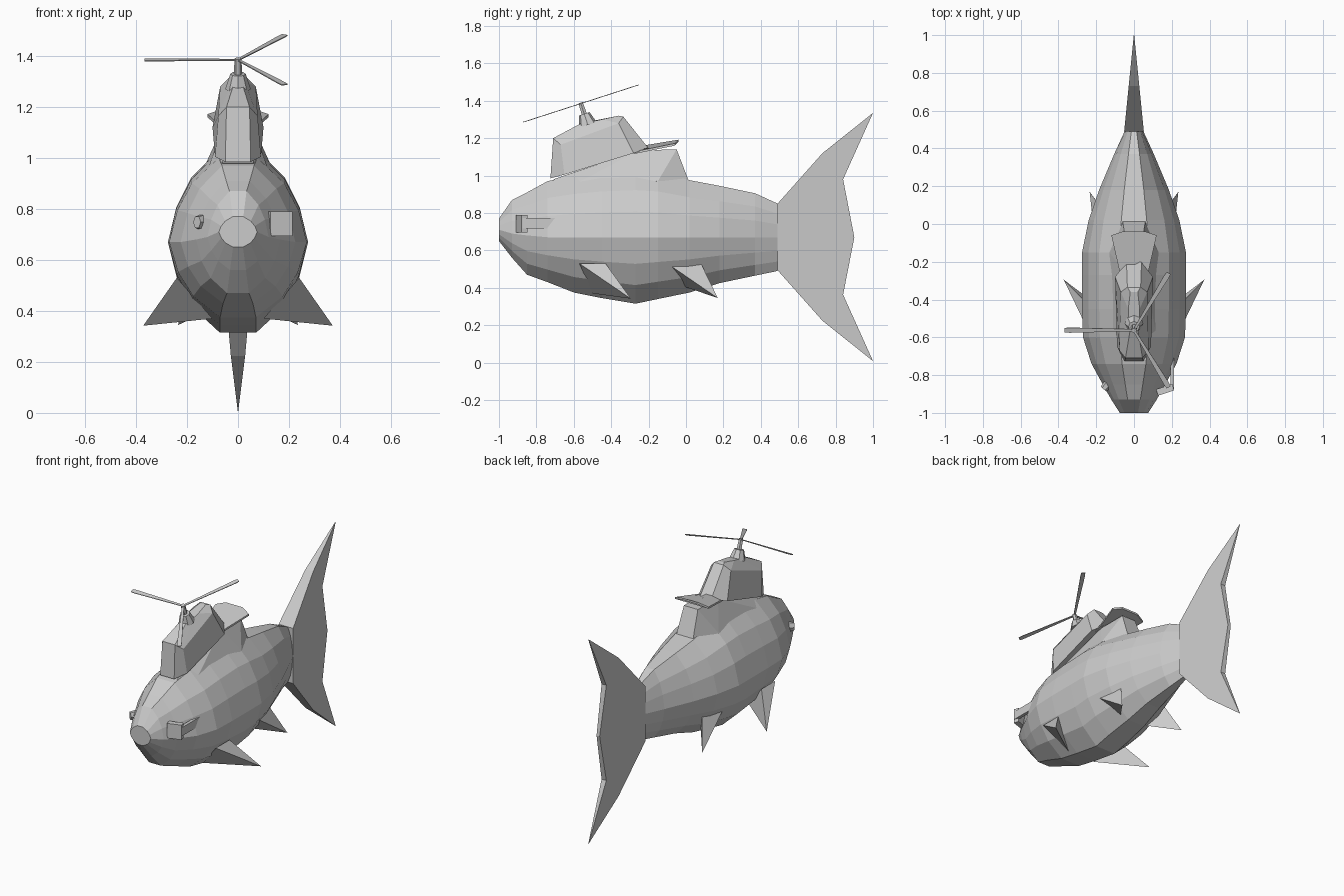
import bpy, bmesh
from math import radians, atan2, cos, sin, pi
from mathutils import Vector, Matrix

if "Cube" in bpy.data.objects:
    bpy.data.objects.remove(bpy.data.objects["Cube"])


def finish(name, bm):
    bmesh.ops.recalc_face_normals(bm, faces=bm.faces)
    me = bpy.data.meshes.new(name)
    bm.to_mesh(me)
    bm.free()
    ob = bpy.data.objects.new(name, me)
    bpy.context.collection.objects.link(ob)
    return ob


def loft(name, rings):
    bm = bmesh.new()
    loops = [[bm.verts.new(p) for p in r] for r in rings]
    n = len(rings[0])
    for a, b in zip(loops, loops[1:]):
        for i in range(n):
            j = (i + 1) % n
            bm.faces.new((a[i], a[j], b[j], b[i]))
    bm.faces.new(loops[0])
    bm.faces.new(loops[-1])
    return finish(name, bm)


def mirrored(half):
    return half + [(-x, y, z) for x, y, z in reversed(half)]


def hull(name, pts):
    bm = bmesh.new()
    for p in pts:
        bm.verts.new(p)
    bmesh.ops.convex_hull(bm, input=bm.verts)
    bmesh.ops.dissolve_limit(bm, angle_limit=0.01, verts=bm.verts, edges=bm.edges)
    return finish(name, bm)


def box(name, size, matrix):
    bm = bmesh.new()
    bmesh.ops.create_cube(bm, size=1)
    bmesh.ops.scale(bm, vec=size, verts=bm.verts)
    bmesh.ops.transform(bm, matrix=matrix, verts=bm.verts)
    return finish(name, bm)


# Body: 14-sided sections along y (y, half width, bottom, middle, top)
stations = [(-1.0, .075, .65, .71, .77), (-.93, .12, .56, .69, .87),
            (-.85, .165, .47, .68, .91), (-.74, .225, .43, .67, .97),
            (-.6, .27, .375, .67, 1.0), (-.45, .275, .345, .67, 1.02),
            (-.27, .275, .315, .67, 1.03), (-.15, .275, .34, .67, 1.02),
            (.02, .24, .375, .67, .975), (.18, .185, .425, .67, .945),
            (.37, .105, .465, .67, .905), (.49, .05, .49, .67, .85)]
section = [(.28, 1), (.67, .7), (.88, .38), (1, 0), (.87, -.4), (.65, -.72), (.26, -1)]
rings = []
for y, w, lo, mid, hi in stations:
    rings.append(mirrored([(w * fx, y, mid + fz * ((hi - mid) if fz > 0 else (mid - lo)))
                           for fx, fz in section]))
loft("body", rings)

# Hump under the cap
hull("back_hump", [(s * x, y, z) for s in (1, -1) for x, y, z in
                   [(.06, -.71, .98), (.055, -.25, 1.135), (.05, -.05, 1.14),
                    (.12, -.6, .95), (.13, -.15, .97), (.06, .015, .97)]])

# Tail fin, tapering to a sharp rear edge
half = [(.49, .85), (.73, 1.12), (1, 1.335), (.84, .98), (.9, .67)]
outline = half + [(y, 1.343 - z) for y, z in reversed(half[:-1])]
loft("tail_fin", [[(s * (.001 + .1 * (1 - y)), y, z) for y, z in outline] for s in (-1, 1)])

# Belly fins
fins = {"front_fin": [(.24, -.57, .53), (.24, -.43, .53), (.1, -.5, .37), (.372, -.295, .342)],
        "rear_fin": [(.205, -.1, .53), (.17, .08, .53), (.09, -.02, .41), (.235, .17, .345)]}
for name, pts in fins.items():
    for side, s in (("right", 1), ("left", -1)):
        hull(f"{name}_{side}", [(s * x, y, z) for x, y, z in pts])

# Cap crown
loft("cap_crown", [mirrored(r) for r in (
    [(.05, -.725, .985), (.09, -.65, 1.005), (.1, -.28, 1.12), (.04, -.2, 1.145)],
    [(.045, -.71, 1.2), (.077, -.67, 1.165), (.07, -.36, 1.28), (.035, -.335, 1.315)],
    [(.02, -.56, 1.28), (.03, -.52, 1.285), (.03, -.45, 1.30), (.02, -.36, 1.32)])])

# Cap brim
brim = [(.06, -.04, 1.18), (.12, -.06, 1.16), (.07, -.28, 1.115), (.03, -.28, 1.14)]
loft("cap_brim", [[(x, y, z + d) for x, y, z in mirrored(brim)] for d in (0, .012)])

# Rotor mount, mast and blades, all tilted with the cap
tilt = Matrix.Rotation(atan2(.2, .62), 4, 'X')
hub = Vector((0, -.562, 1.385))
place = Matrix.Translation(hub) @ tilt


def column(name, profile, sides):
    loft(name, [[place @ Vector((r * cos(2 * pi * i / sides), r * sin(2 * pi * i / sides), z))
                 for i in range(sides)] for r, z in profile])


column("rotor_mount", [(.05, -.12), (.03, -.058)], 8)
column("rotor_mast", [(.016, -.07), (.014, .005)], 6)
for i in range(3):
    turn = Matrix.Rotation(radians(180 + 120 * i), 4, 'Z')
    blade = [(0, .006), (.34, .014), (.367, .012), (.367, -.012), (.34, -.014), (0, -.006)]
    loft(f"rotor_blade_{i + 1}", [[place @ turn @ Vector((x, y, z)) for x, y in blade]
                                  for z in (-.002, .002)])

# Eyepiece with side arm on one side
box("eyepiece", (.09, .035, .095), Matrix.Translation((.165, -.878, .742)) @ Matrix.Rotation(radians(18), 4, 'Z'))
box("eyepiece_arm", (.02, .18, .055), Matrix.Translation((.203, -.785, .745)))

# Bare eye on the other side
bm = bmesh.new()
bmesh.ops.create_cone(bm, cap_ends=True, segments=6, radius1=.036, radius2=.026, depth=.05)
bmesh.ops.transform(bm, verts=bm.verts, matrix=Matrix.Translation((-.145, -.855, .748))
                    @ Matrix.Rotation(radians(-40), 4, 'Z')
                    @ Matrix.Diagonal((.75, 1, 1, 1)) @ Matrix.Rotation(radians(90), 4, 'X')
                    @ Matrix.Rotation(radians(30), 4, 'Z'))
finish("eye", bm)
